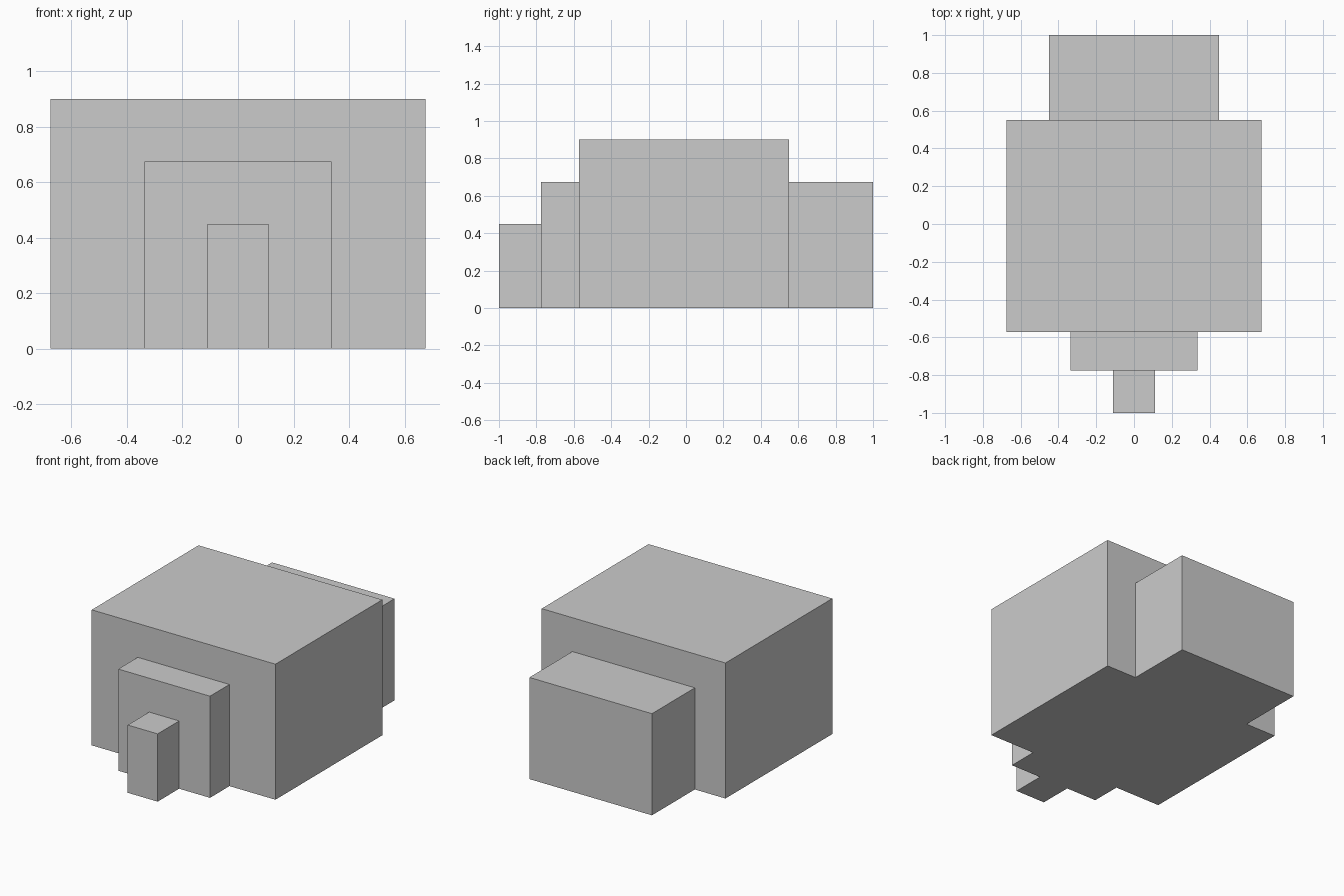
import bpy

if "Cube" in bpy.data.objects:
    bpy.data.objects.remove(bpy.data.objects["Cube"])


def box(name, width, y0, y1, height):
    """Box centred on x, standing on the ground, spanning y0 to y1."""
    bpy.ops.mesh.primitive_cube_add(size=1, location=(0, (y0 + y1) / 2, height / 2))
    obj = bpy.context.object
    obj.name = name
    obj.scale = (width, y1 - y0, height)
    bpy.ops.object.transform_apply(location=False, rotation=False, scale=True)
    return obj


# Blocks from front to back: name, width, front y, back y, height
blocks = [
    ("front_post", 0.22, -1.0, -0.775, 0.45),
    ("front_block", 0.674, -0.775, -0.571, 0.675),
    ("main_block", 1.35, -0.571, 0.55, 0.9),
    ("rear_block", 0.9, 0.55, 1.0, 0.675),
]
for block in blocks:
    box(*block)
